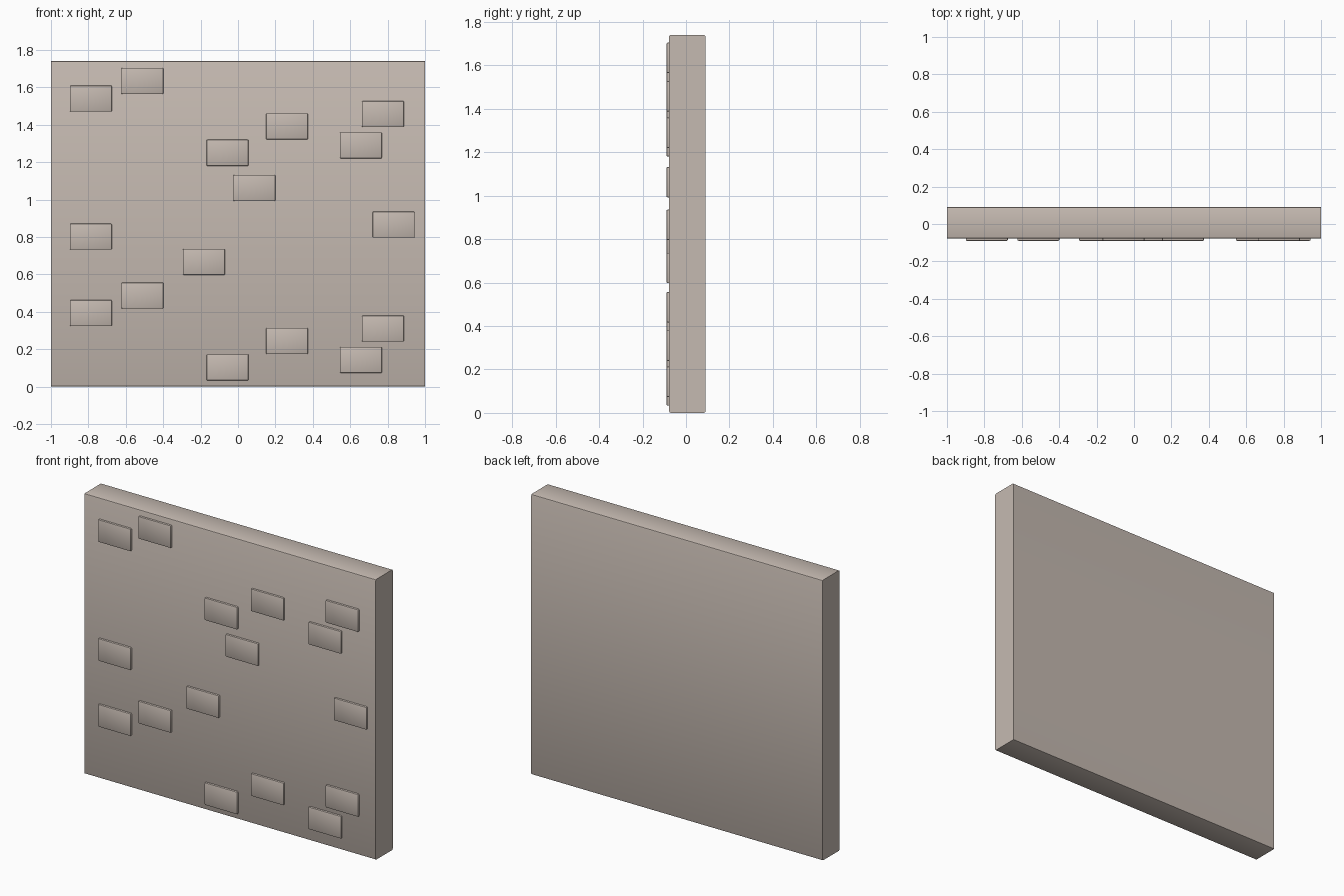
import bpy, bmesh

if "Cube" in bpy.data.objects:
    bpy.data.objects.remove(bpy.data.objects["Cube"])

# One warm stone colour
stone = bpy.data.materials.new("warm_stone")
stone.diffuse_color = (0.56, 0.49, 0.44, 1)
stone.use_nodes = True
stone.node_tree.nodes["Principled BSDF"].inputs["Base Color"].default_value = stone.diffuse_color


def block(name, x, y, z, bevel, pick):
    """Box from (min, max) ranges, with a small bevel on the edges chosen by pick."""
    bm = bmesh.new()
    bmesh.ops.create_cube(bm, size=1)
    for v in bm.verts:
        v.co = [r[0] if c < 0 else r[1] for c, r in zip(v.co, (x, y, z))]
    bmesh.ops.bevel(bm, geom=[e for e in bm.edges if pick(e)], offset=bevel,
                    segments=2, profile=0.5, affect='EDGES')
    mesh = bpy.data.meshes.new(name)
    bm.to_mesh(mesh)
    bm.free()
    mesh.materials.append(stone)
    ob = bpy.data.objects.new(name, mesh)
    bpy.context.collection.objects.link(ob)
    bpy.context.view_layer.objects.active = ob
    ob.select_set(True)
    bpy.ops.object.shade_smooth_by_angle()
    ob.select_set(False)


# Wall slab, long horizontal edges softened
block("wall_slab", (-1, 1), (-0.078, 0.09), (0, 1.74), 0.008,
      lambda e: abs(e.verts[0].co.x - e.verts[1].co.x) > 0.1)

# Raised bricks: pattern that repeats one course height up
W, H, STEP = 0.225, 0.14, 1.147
repeated = [(-0.787, 0.393), (-0.511, 0.487), (-0.056, 0.103),
            (0.262, 0.244), (0.775, 0.31), (0.657, 0.143)]
single = [(-0.787, 0.802), (-0.182, 0.667), (0.088, 1.062), (0.832, 0.866)]
centres = repeated + [(x, z + STEP) for x, z in repeated] + single
for i, (cx, cz) in enumerate(centres):
    block(f"raised_brick_{i + 1}", (cx - W / 2, cx + W / 2), (-0.09, -0.06),
          (cz - H / 2, cz + H / 2), 0.006,
          lambda e: all(v.co.y < -0.08 for v in e.verts)
          or abs(e.verts[0].co.y - e.verts[1].co.y) > 0.01)
